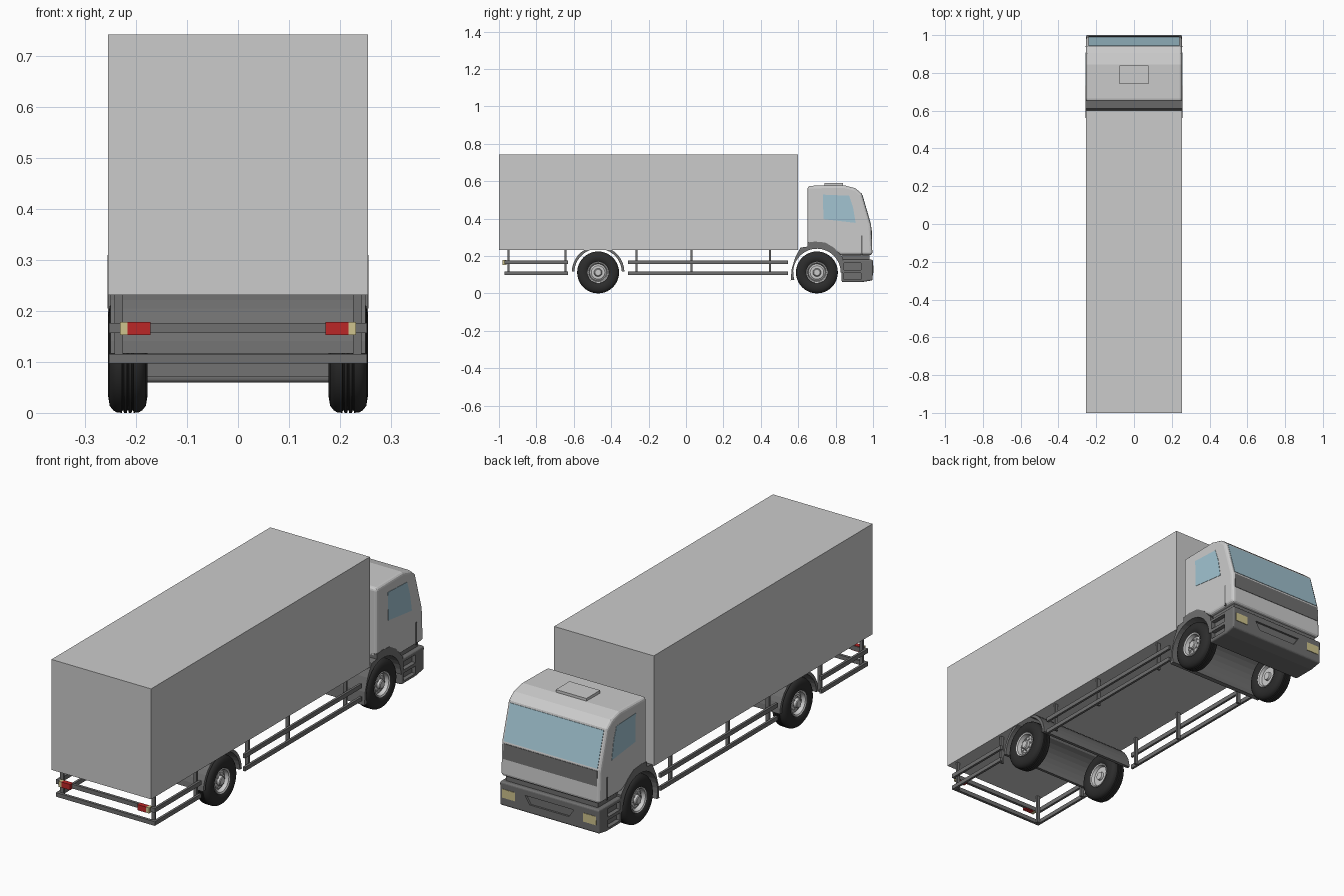
import bpy, bmesh, math

if "Cube" in bpy.data.objects:
    bpy.data.objects.remove(bpy.data.objects["Cube"])


def material(name, r, g, b):
    m = bpy.data.materials.new(name)
    m.diffuse_color = (r, g, b, 1)
    m.use_nodes = True
    m.node_tree.nodes["Principled BSDF"].inputs["Base Color"].default_value = m.diffuse_color
    return m


DARK = material("dark_grey", 0.16, 0.16, 0.16)
RUBBER = material("rubber", 0.025, 0.025, 0.025)
GLASS = material("glass", 0.36, 0.55, 0.64)
RED = material("red_lens", 0.5, 0.02, 0.02)
CREAM = material("cream_lens", 0.62, 0.55, 0.27)


def finish(name, bm, mat=None, mirror=False, bevel=0, smooth=False):
    bmesh.ops.remove_doubles(bm, verts=bm.verts, dist=1e-5)
    bmesh.ops.recalc_face_normals(bm, faces=bm.faces)
    me = bpy.data.meshes.new(name)
    bm.to_mesh(me)
    bm.free()
    ob = bpy.data.objects.new(name, me)
    bpy.context.collection.objects.link(ob)
    if mat:
        me.materials.append(mat)
    if smooth:
        bpy.ops.object.select_all(action='DESELECT')
        ob.select_set(True)
        bpy.context.view_layer.objects.active = ob
        bpy.ops.object.shade_smooth_by_angle(angle=math.radians(35))
    if bevel:
        b = ob.modifiers.new("bevel", 'BEVEL')
        b.width, b.segments = bevel, 3
        b.limit_method, b.angle_limit = 'ANGLE', math.radians(60)
    if mirror:
        ob.modifiers.new("mirror", 'MIRROR')
    return ob


def extrude(name, pts, vec, **kw):
    """Extrude a closed 3D outline along a vector."""
    bm = bmesh.new()
    f = bm.faces.new([bm.verts.new(p) for p in pts])
    r = bmesh.ops.extrude_face_region(bm, geom=[f], use_keep_orig=True)
    bmesh.ops.translate(bm, vec=vec, verts=[v for v in r["geom"] if isinstance(v, bmesh.types.BMVert)])
    return finish(name, bm, **kw)


def side_prism(name, yz, x0, x1, **kw):
    return extrude(name, [(x0, y, z) for y, z in yz], (x1 - x0, 0, 0), **kw)


def box(name, x0, x1, y0, y1, z0, z1, **kw):
    return side_prism(name, [(y0, z0), (y1, z0), (y1, z1), (y0, z1)], x0, x1, **kw)


def lathe(name, xr, y, z, steps=40, closed=False, **kw):
    """Revolve an (x, radius) profile around a sideways axle."""
    bm = bmesh.new()
    vs = [bm.verts.new((x, y, z + r)) for x, r in xr]
    es = [bm.edges.new(p) for p in zip(vs, vs[1:] + (vs[:1] if closed else []))]
    bmesh.ops.spin(bm, geom=vs + es, cent=(0, y, z), axis=(1, 0, 0),
                   angle=math.tau, steps=steps)
    return finish(name, bm, smooth=True, **kw)


def arc(cy, cz, r, a0, a1, n):
    return [(cy + r * math.cos(math.radians(a0 + (a1 - a0) * i / n)),
             cz + r * math.sin(math.radians(a0 + (a1 - a0) * i / n))) for i in range(n + 1)]


def cut(target, cutter):
    m = target.modifiers.new("recess", 'BOOLEAN')
    m.operation, m.object = 'DIFFERENCE', cutter
    cutter.hide_render = True
    cutter.display_type = 'WIRE'


# Cargo box
box("cargo_box", -0.255, 0.255, -1, 0.60, 0.232, 0.743)

# Cab shell
side_prism("cab", [(0.65, 0.25), (0.65, 0.575), (0.845, 0.578), (0.905, 0.562), (0.94, 0.533),
                   (0.99, 0.36), (0.997, 0.205), (0.83, 0.205), (0.75, 0.25)],
           -0.254, 0.254, bevel=0.014)
box("roof_hatch", -0.078, 0.078, 0.74, 0.84, 0.57, 0.59)


# Windscreen, lower dark band and side windows
def front_y(z):
    return 0.94 + 0.05 * (0.533 - z) / 0.173 if z > 0.36 else 0.99 + 0.007 * (0.36 - z) / 0.155


def front_panel(name, z0, z1, w, mat):
    a, b = front_y(z0), front_y(z1)
    side_prism(name, [(a - 0.004, z0), (a + 0.002, z0), (b + 0.002, z1), (b - 0.004, z1)],
               -w, w, mat=mat)


front_panel("windscreen", 0.365, 0.525, 0.24, GLASS)
front_panel("front_band", 0.285, 0.355, 0.24, DARK)
side_prism("side_window", [(0.735, 0.397), (0.732, 0.528), (0.872, 0.522), (0.893, 0.46), (0.907, 0.377)],
           0.251, 0.2555, mat=GLASS, mirror=True)
box("air_deflector", 0.25, 0.256, 0.936, 0.943, 0.205, 0.31, mat=DARK, mirror=True)

# Bumper with side steps and centre recess
bumper = side_prism("bumper", [(0.832, 0.06), (0.94, 0.06), (0.998, 0.07), (1.0, 0.18), (0.832, 0.18)],
                    -0.255, 0.255, mat=DARK, bevel=0.008)
plate = [(-0.125, 0.148), (0.125, 0.148), (0.10, 0.11), (-0.10, 0.11)]
cut(bumper, extrude("plate_cutter", [(x, 0.99, z) for x, z in plate], (0, 0.03, 0)))
for i, (z0, z1) in enumerate([(0.075, 0.11), (0.125, 0.163)]):
    cut(bumper, box(f"step_cutter_{i}", 0.235, 0.27, 0.845, 0.935, z0, z1, mirror=True))
box("bumper_infill", -0.235, 0.235, 0.832, 0.98, 0.175, 0.21, mat=DARK)
box("headlight", 0.175, 0.24, 0.985, 1.0015, 0.108, 0.148, mat=CREAM, mirror=True)

# Full-width wheel arches
FY, RY, WZ = 0.70, -0.47, 0.112
side_prism("front_arch", [(0.56, 0.07), (0.565, 0.13), (0.583, 0.19), (0.612, 0.245), (0.65, 0.25),
                          (0.65, 0.272), (0.69, 0.277), (0.745, 0.272), (0.79, 0.245),
                          (0.84, 0.19), (0.84, 0.11)] + arc(FY, WZ, 0.127, 0, 198, 18),
           -0.2555, 0.2555, mat=DARK)
side_prism("rear_arch", arc(RY, WZ, 0.141, 2, 178, 18) + arc(RY, WZ, 0.127, 178, 2, 18),
           -0.25, 0.25, mat=DARK)

# Wheels: tyre with tread grooves, dished rim, bolts
tread = [(0.245, 0.107), (0.238, 0.111)]
for gx in (0.226, 0.2165, 0.207):
    tread += [(gx + 0.002, 0.112), (gx + 0.001, 0.107), (gx - 0.001, 0.107), (gx - 0.002, 0.112)]
tread += [(0.195, 0.111), (0.188, 0.107)]
tyre = [(0.245, 0.055), (0.252, 0.064), (0.255, 0.08), (0.252, 0.098)] + tread + \
       [(0.181, 0.098), (0.178, 0.08), (0.181, 0.064), (0.188, 0.055)]
rim = [(0.25, 0), (0.25, 0.016), (0.247, 0.02), (0.236, 0.022), (0.236, 0.036), (0.229, 0.045),
       (0.247, 0.05), (0.25, 0.056), (0.244, 0.059), (0.189, 0.059), (0.184, 0.055), (0.187, 0.05),
       (0.2, 0.045), (0.2, 0.02), (0.19, 0.018), (0.19, 0)]
for tag, y in (("front", FY), ("rear", RY)):
    lathe(tag + "_tyre", tyre, y, WZ, closed=True, mat=RUBBER, mirror=True)
    lathe(tag + "_rim", rim, y, WZ, mirror=True)
    for i, (by, bz) in enumerate(arc(y, WZ, 0.029, 0, 315, 7)):
        lathe(f"{tag}_bolt_{i}", [(0.235, 0.0035), (0.241, 0.0035), (0.241, 0)], by, bz,
              steps=6, mirror=True)

# Underrun guard rails, posts and rear bar
for level, z0, z1 in (("upper", 0.157, 0.177), ("lower", 0.097, 0.116)):
    box(f"rear_side_rail_{level}", 0.242, 0.253, -0.968, -0.63, z0, z1, mat=DARK, mirror=True)
    box(f"middle_side_rail_{level}", 0.242, 0.253, -0.31, 0.545, z0, z1, mat=DARK, mirror=True)
    box(f"rear_bar_{level}", -0.253, 0.253, -0.97, -0.957, z0, z1, mat=DARK)
for i, y in enumerate((-0.95, -0.645, -0.265, 0.03, 0.45)):
    box(f"rail_post_{i}", 0.226, 0.243, y - 0.005, y + 0.005, 0.097, 0.235, mat=DARK, mirror=True)

# Tail lights
box("tail_light", 0.172, 0.217, -0.982, -0.96, 0.153, 0.179, mat=RED, mirror=True)
box("tail_indicator", 0.217, 0.232, -0.982, -0.96, 0.153, 0.179, mat=CREAM, mirror=True)
